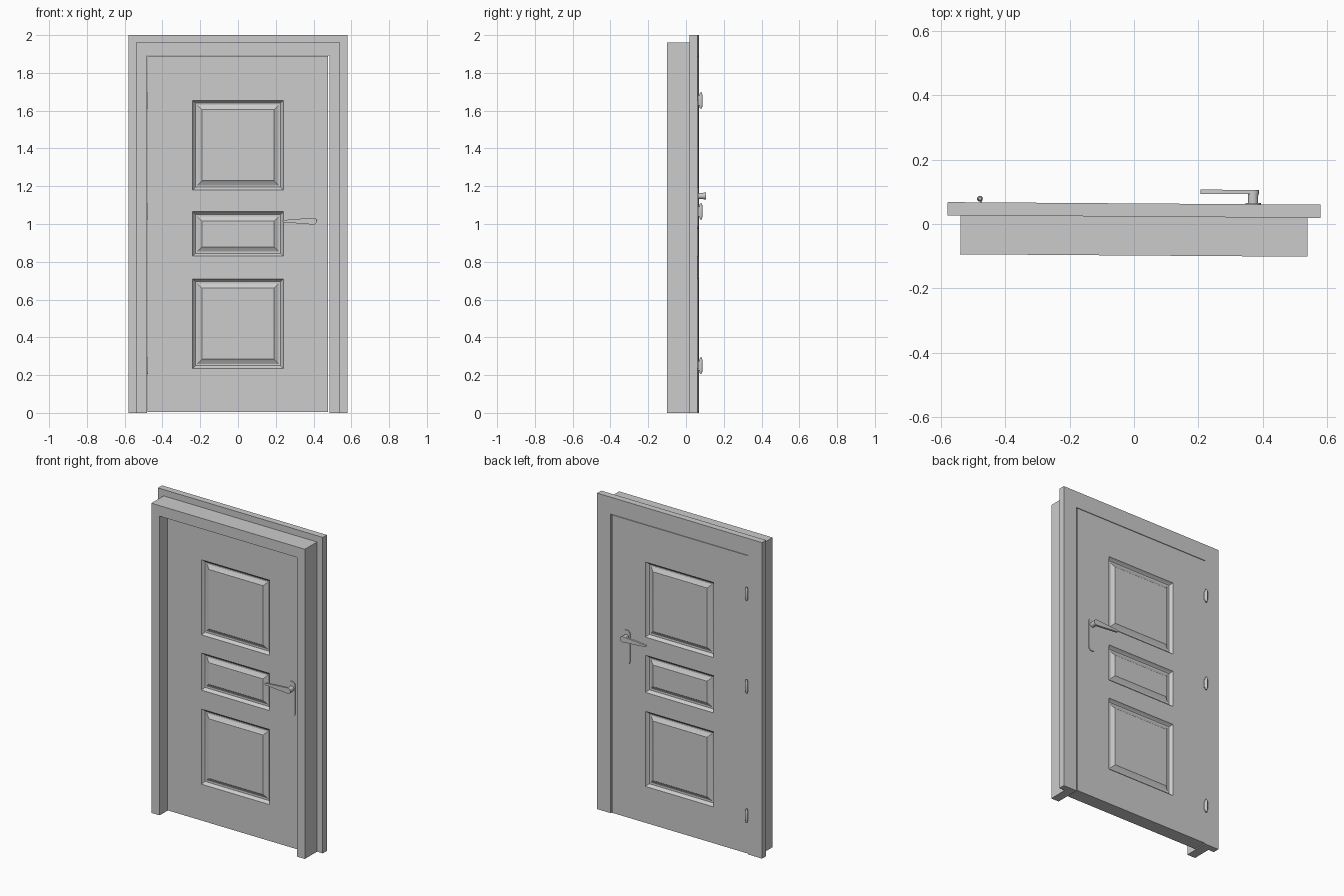
import bpy, bmesh, math

if "Cube" in bpy.data.objects:
    bpy.data.objects.remove(bpy.data.objects["Cube"])

TURN = -0.007  # the whole door sits very slightly turned about z


def finish(name, bm, smooth=True):
    bmesh.ops.recalc_face_normals(bm, faces=bm.faces)
    me = bpy.data.meshes.new(name)
    bm.to_mesh(me)
    bm.free()
    ob = bpy.data.objects.new(name, me)
    bpy.context.collection.objects.link(ob)
    ob.rotation_euler.z = TURN
    if smooth:
        bpy.ops.object.select_all(action='DESELECT')
        ob.select_set(True)
        bpy.context.view_layer.objects.active = ob
        bpy.ops.object.shade_smooth_by_angle(angle=math.radians(30))
    return ob


def prism(name, pts, y0, y1, smooth=False):
    """Extrude an x/z outline from y0 to y1."""
    bm = bmesh.new()
    face = bm.faces.new([bm.verts.new((x, y0, z)) for x, z in pts])
    ext = bmesh.ops.extrude_face_region(bm, geom=[face])
    for v in ext['geom']:
        if isinstance(v, bmesh.types.BMVert):
            v.co.y = y1
    return finish(name, bm, smooth)


def arc(cx, cz, r, a0, a1, n=12):
    return [(cx + r * math.cos(math.radians(a0 + (a1 - a0) * i / n)),
             cz + r * math.sin(math.radians(a0 + (a1 - a0) * i / n))) for i in range(n + 1)]


def portal(w, h):
    """Upside-down U around the door opening."""
    return [(-w, 0), (-w, h), (w, h), (w, 0), (0.485, 0), (0.485, 1.893), (-0.482, 1.893), (-0.482, 0)]


# Frame: deep jamb and wider architrave at the back
prism("jamb", portal(0.54, 1.96), -0.098, 0.023)
prism("architrave", portal(0.58, 2.0), 0.023, 0.064)

# Door leaf: gridded slab, panel cells moulded by successive insets
FRONT, BACK = -0.025, 0.0635
xs = [-0.48, -0.24, 0.24, 0.476]
zs = [0.005, 0.235, 0.71, 0.83, 1.065, 1.18, 1.655, 1.89]
bm = bmesh.new()
panels, grids = [], []
for y in (FRONT, BACK):
    g = [[bm.verts.new((x, y, z)) for z in zs] for x in xs]
    grids.append(g)
    for i in range(len(xs) - 1):
        for j in range(len(zs) - 1):
            f = bm.faces.new((g[i][j], g[i + 1][j], g[i + 1][j + 1], g[i][j + 1]))
            if i == 1 and j in (1, 3, 5):
                panels.append(f)
nx, nz = len(xs) - 1, len(zs) - 1
rim = ([(i, 0) for i in range(nx)] + [(nx, j) for j in range(nz)]
       + [(i, nz) for i in range(nx, 0, -1)] + [(0, j) for j in range(nz, 0, -1)])
for (a, b), (c, d) in zip(rim, rim[1:] + rim[:1]):
    bm.faces.new((grids[0][a][b], grids[0][c][d], grids[1][c][d], grids[1][a][b]))
bmesh.ops.recalc_face_normals(bm, faces=bm.faces)
for width, depth in ((0.006, -0.010), (0.009, -0.007), (0.010, -0.001), (0.016, 0.008), (0.008, 0.006)):
    bmesh.ops.inset_individual(bm, faces=panels, thickness=width, depth=depth, use_even_offset=True)
finish("door_leaf", bm)


# Lever handles: plate, neck and tapered lever on each face
def handle(side, x, z, y, s):
    plate = arc(x, z + 0.02, 0.024, 0, 180) + arc(x, z - 0.15, 0.024, 180, 360)
    prism(side + "_handle_plate", plate, y - s * 0.001, y + s * 0.005, True)
    prism(side + "_handle_neck", arc(x, z, 0.016, 0, 345, 23), y, y + s * 0.036, True)
    lever = arc(x, z, 0.018, -95, 95) + arc(x - 0.158, z, 0.006, 95, 265, 8)
    prism(side + "_handle_lever", lever, y + s * 0.032, y + s * 0.045, True)


handle("front", 0.40, 1.015, FRONT, -1)
handle("back", 0.37, 1.148, BACK, 1)

# Hinges: turned pin with tapered ends plus a small leaf
for n, z in enumerate((0.25, 1.067, 1.653)):
    bm = bmesh.new()
    prof = [(0, -0.043), (0.005, -0.042), (0.009, -0.026), (0.009, 0.026), (0.005, 0.042), (0, 0.043)]
    cx, cy = -0.48, 0.0755
    vs = [bm.verts.new((cx + r, cy, z + h)) for r, h in prof]
    es = [bm.edges.new(p) for p in zip(vs, vs[1:])]
    bmesh.ops.spin(bm, geom=vs + es, cent=(cx, cy, 0), axis=(0, 0, 1),
                   angle=math.tau, steps=16, use_duplicate=False)
    bmesh.ops.remove_doubles(bm, verts=bm.verts, dist=1e-5)
    finish(f"hinge_pin_{n + 1}", bm)
    prism(f"hinge_leaf_{n + 1}", [(-0.478, z - 0.026), (-0.473, z - 0.026),
                                  (-0.473, z + 0.026), (-0.478, z + 0.026)], 0.055, 0.074)
